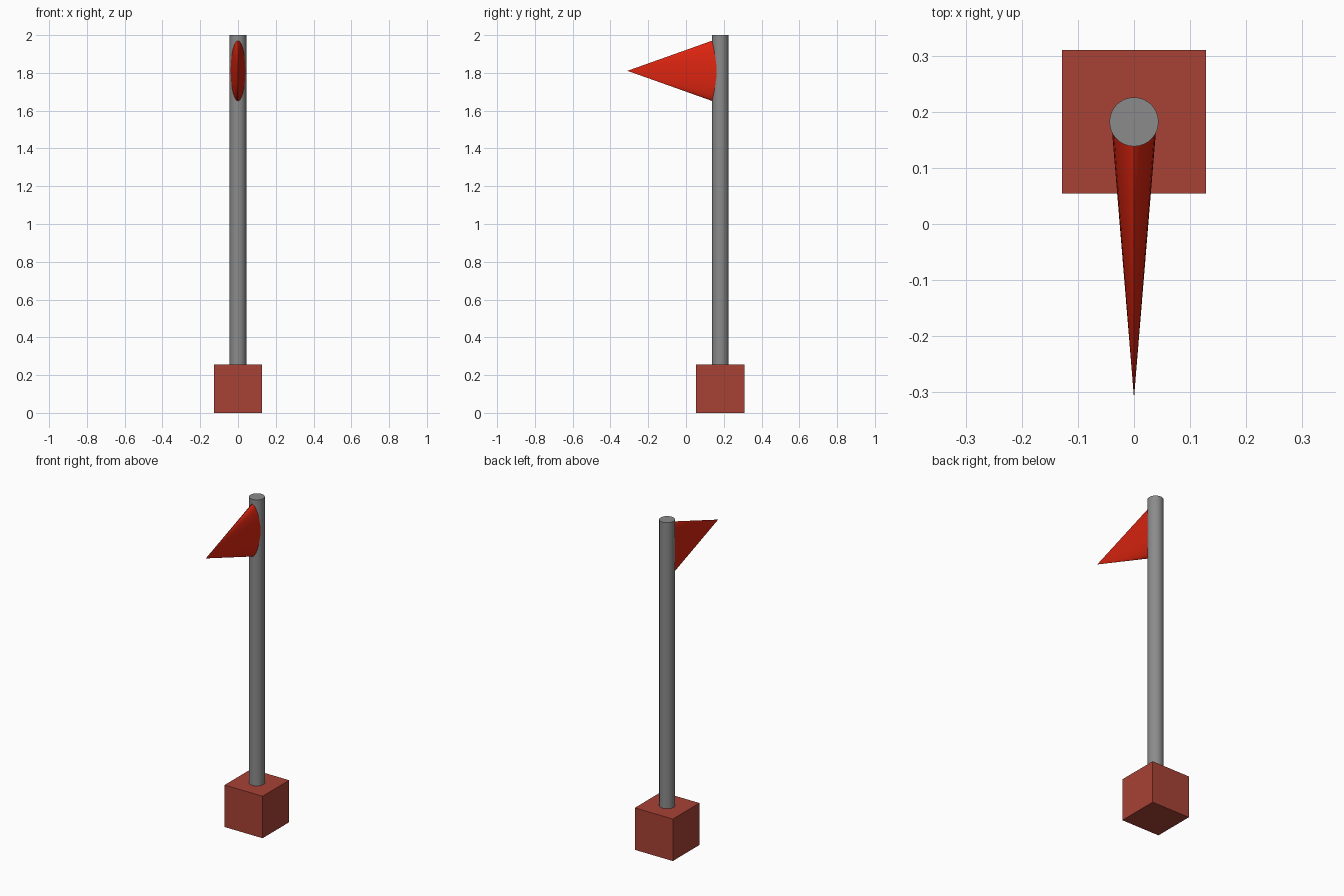
import bpy, math

if "Cube" in bpy.data.objects:
    bpy.data.objects.remove(bpy.data.objects["Cube"])

PY = 0.182      # y of base and pole centre
TIP_Y = -0.31   # y of the pennant tip


def material(name, rgb):
    m = bpy.data.materials.new(name)
    m.diffuse_color = (*rgb, 1)
    m.use_nodes = True
    m.node_tree.nodes["Principled BSDF"].inputs["Base Color"].default_value = m.diffuse_color
    return m


def finish(name, mat, smooth=False):
    ob = bpy.context.object
    ob.name = name
    ob.data.materials.append(mat)
    bpy.ops.object.transform_apply(location=False, rotation=True, scale=True)
    if smooth:
        bpy.ops.object.shade_smooth_by_angle(angle=math.radians(30))
    return ob


brick = material("brick_red", (0.39, 0.054, 0.036))
grey = material("pole_grey", (0.26, 0.26, 0.26))
red = material("bright_red", (0.72, 0.018, 0.005))

# Square base block
bpy.ops.mesh.primitive_cube_add(size=0.256, location=(0, PY, 0.128))
finish("base_block", brick)

# Pole, standing on the block
bottom, top = 0.2, 2.0
bpy.ops.mesh.primitive_cylinder_add(vertices=32, radius=0.0437, depth=top - bottom,
                                    location=(0, PY, (top + bottom) / 2))
finish("pole", grey, True)

# Flattened cone pennant, its wide end buried in the pole, pointing to -y
length = PY - TIP_Y
bpy.ops.mesh.primitive_cone_add(vertices=32, radius1=1, radius2=0, depth=length,
                                location=(0, (PY + TIP_Y) / 2, 1.811),
                                rotation=(math.pi / 2, 0, 0))
bpy.context.object.scale = (0.0405, 0.175, 1)
finish("pennant", red, True)
